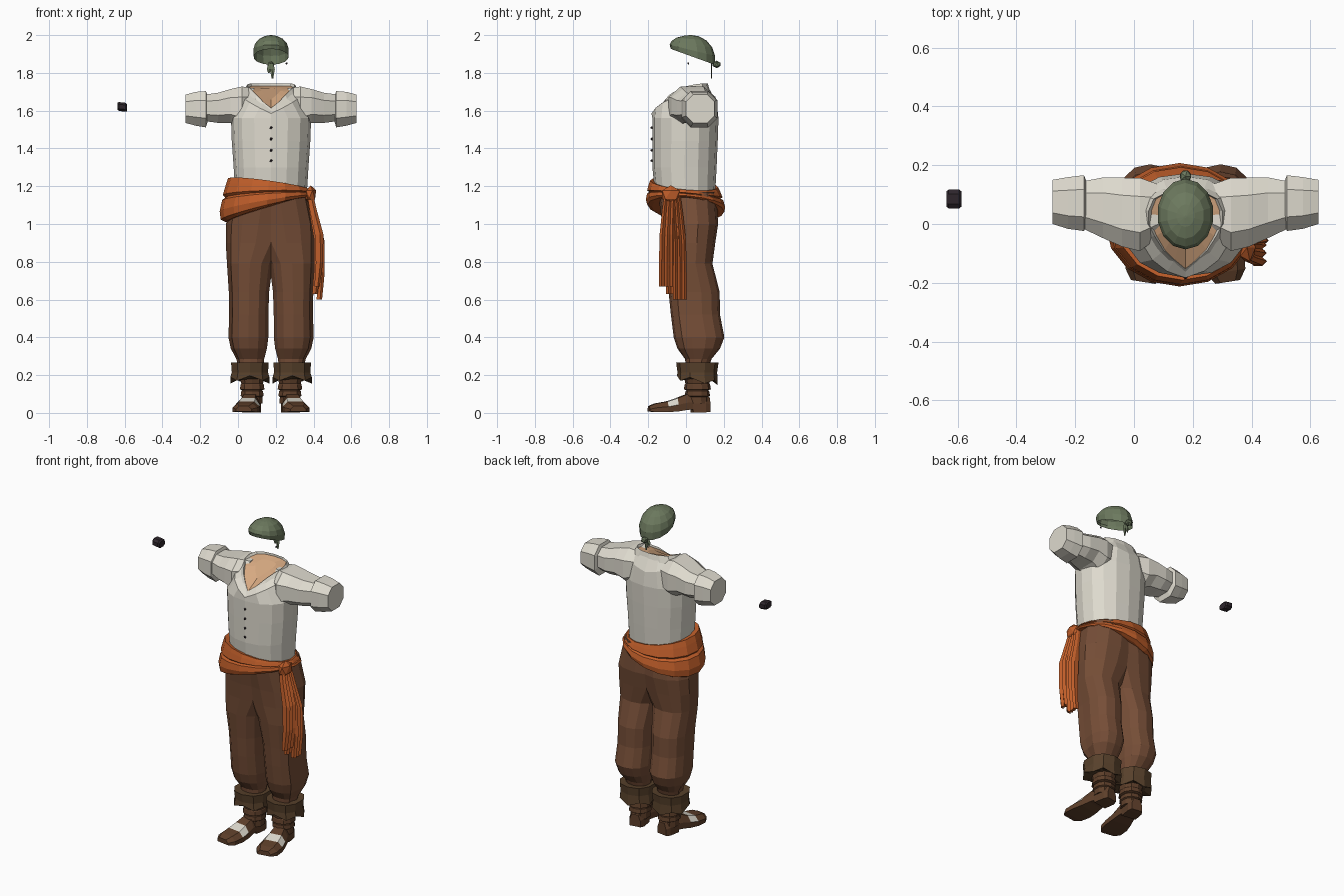
import bpy, bmesh, math
from math import sin, cos, pi
from mathutils import Vector, Matrix

if "Cube" in bpy.data.objects:
    bpy.data.objects.remove(bpy.data.objects["Cube"])

CX = 0.175  # body centre line


def mat(name, r, g, b):
    m = bpy.data.materials.new(name)
    lin = [((c / 255 + 0.055) / 1.055) ** 2.4 for c in (r, g, b)]
    m.diffuse_color = (*lin, 1)
    m.use_nodes = True
    m.node_tree.nodes["Principled BSDF"].inputs["Base Color"].default_value = m.diffuse_color
    return m


CLOTH = mat("off_white_cloth", 222, 218, 206)
SKIN = mat("skin", 216, 170, 130)
ORANGE = mat("orange_cloth", 192, 94, 42)
BROWN = mat("brown_cloth", 118, 78, 55)
DARK = mat("dark_brown_leather", 88, 65, 43)
SHOE = mat("shoe_leather", 94, 63, 42)
GREEN = mat("green_cloth", 108, 121, 94)
BLACK = mat("black_leather", 46, 38, 44)


def build(name, bm, *mats):
    bmesh.ops.recalc_face_normals(bm, faces=bm.faces[:])
    me = bpy.data.meshes.new(name)
    bm.to_mesh(me)
    bm.free()
    for m in mats:
        me.materials.append(m)
    ob = bpy.data.objects.new(name, me)
    bpy.context.collection.objects.link(ob)
    return ob


def loft(name, rings, *mats, start=True, end=True, rule=None):
    """Skin closed rings of points; rule(segment, side) picks a material."""
    bm = bmesh.new()
    vs = [[bm.verts.new(p) for p in r] for r in rings]
    n = len(vs[0])
    for k in range(len(vs) - 1):
        for i in range(n):
            j = (i + 1) % n
            f = bm.faces.new((vs[k][i], vs[k][j], vs[k + 1][j], vs[k + 1][i]))
            if rule:
                f.material_index = rule(k, i)
    if start:
        bm.faces.new(vs[0])
    if end:
        bm.faces.new(vs[-1])
    return build(name, bm, *mats)


def spow(v, p):
    return math.copysign(abs(v) ** p, v)


def oval(z, x0, x1, yf, yb, n=16, p=1.0):
    """Horizontal ring starting at the front, going to +x."""
    cx, cy, rx, ry = (x0 + x1) / 2, (yf + yb) / 2, (x1 - x0) / 2, (yb - yf) / 2
    return [Vector((cx + rx * spow(sin(2 * pi * i / n), p),
                    cy - ry * spow(cos(2 * pi * i / n), p), z)) for i in range(n)]


def side_ring(x, y0, y1, z0, z1, n=8, p=0.8):
    """Ring in the yz plane."""
    return [Vector((x, (y0 + y1) / 2 + (y1 - y0) / 2 * spow(cos(2 * pi * (i + .5) / n), p),
                    (z0 + z1) / 2 + (z1 - z0) / 2 * spow(sin(2 * pi * (i + .5) / n), p)))
            for i in range(n)]


# Shirt body: waist to chest, then over the shoulders to a V neck
half = [(0, -.152, 1.61), (.036, -.122, 1.64), (.07, -.088, 1.67), (.098, -.04, 1.70),
        (.116, 0, 1.715), (.116, .045, 1.725), (.1, .085, 1.73), (.06, .108, 1.73), (0, .115, 1.73)]
neck = [Vector((CX + x, y, z)) for x, y, z in half]
neck += [Vector((CX - x, y, z)) for x, y, z in half[-2:0:-1]]
body = [oval(z, CX - w, CX + w, f, b, p=.9) for z, w, f, b in (
    (1.17, .19, -.165, .155), (1.3, .198, -.178, .162), (1.44, .208, -.178, .168), (1.56, .212, -.178, .172))]
shoulder = []
for i in range(16):
    t = 2 * pi * i / 16
    shoulder.append((body[-1][i] + neck[i]) / 2 + Vector((0, -.018 * cos(t), .04 * abs(sin(t)))))
loft("shirt_body", body + [shoulder, neck], CLOTH, end=False)

# Bare chest inside the neckline
mid = Vector((CX, .03, 1.70))
inner = [p.lerp(mid, .5) + Vector((0, 0, .004)) for p in neck]
loft("chest", [neck, inner], SKIN, start=False)

# Folded collar
stand = [p + Vector(((p.x - CX) * .08, 0, .014 if abs(p.x - CX) > .05 or p.y > 0 else .004)) for p in neck]
fall = [Vector((CX + (p.x - CX) * 1.3, mid.y + (p.y - mid.y) * 1.14, p.z - .026)) for p in neck]
loft("collar", [neck, stand, fall], CLOTH, start=False, end=False)

# Shirt placket and buttons
for z in (1.335, 1.39, 1.45, 1.51):
    bm = bmesh.new()
    bmesh.ops.create_icosphere(bm, subdivisions=1, radius=.008,
                               matrix=Matrix.Translation((CX, -.18, z)))
    build("button", bm, BLACK)

for s, side in ((-1, "right"), (1, "left")):
    X = lambda v: CX + s * v
    # Sleeve and rolled cuff
    loft("sleeve_" + side, [side_ring(X(x), *r) for x, *r in (
        (.09, -.05, .14, 1.52, 1.725), (.155, -.10, .165, 1.50, 1.735), (.215, -.085, .165, 1.53, 1.72),
        (.28, -.055, .165, 1.53, 1.70), (.35, -.02, .15, 1.54, 1.69))], CLOTH)
    loft("sleeve_cuff_" + side, [side_ring(X(x), *r) for x, *r in (
        (.335, -.01, .145, 1.54, 1.68), (.345, -.03, .172, 1.505, 1.71),
        (.40, -.022, .165, 1.515, 1.705), (.452, -.005, .155, 1.53, 1.69))], CLOTH)

    # Baggy trouser leg: z, inner, outer, front, back
    legs = ((1.17, -.12, .205, -.15, .16), (1.0, -.11, .242, -.125, .17), (.9, -.08, .243, -.115, .155),
            (.79, -.012, .236, -.108, .14), (.64, .008, .226, -.092, .178), (.52, .012, .224, -.08, .18),
            (.4, .012, .228, -.065, .203), (.34, .02, .215, -.045, .18), (.285, .035, .185, -.005, .135),
            (.24, .04, .175, 0, .12))
    rings = []
    for z, a, b, f, k in legs:
        r = oval(z, a, b, f, k, n=14, p=.85)
        r[3].x -= .012  # pressed crease along the outer side
        rings.append([Vector((X(p.x), p.y, p.z)) for p in r])
    loft("trouser_leg_" + side, rings, BROWN)

    # Turned-down boot cuff with an uneven hem
    rings = [oval(z, X(.112) - w, X(.112) + w, .06 - d, .06 + d, n=10, p=.85) for z, w, d in (
        (.262, .07, .07), (.266, .104, .112), (.215, .1, .105), (.172, .108, .108), (.18, .07, .075))]
    for i in range(10):
        rings[3][i].z += .012 * (-1) ** i - .12 * (rings[3][i].y - .06)
    loft("boot_cuff_" + side, rings, DARK)

    # Wrapped ankle
    loft("ankle_wrap_" + side, [oval(z, X(.1) - w, X(.1) + w, .057 - w, .057 + w * 1.1, n=10, p=.9)
         for z, w in ((.05, .058), (.085, .056), (.09, .064), (.115, .06), (.12, .055),
                      (.125, .068), (.15, .064), (.155, .06), (.2, .07))], SHOE)

    # Shoe lofted from toe to heel and turned outward; pale sock shows on the instep
    turn = Matrix.Translation((X(.105), .05, 0)) @ Matrix.Rotation(s * math.radians(9), 4, 'Z')
    rings = [[turn @ Vector(p) for p in ((-w, y - .05, z0), (-w, y - .05, zt * .55), (-w * .6, y - .05, zt),
                                         (w * .6, y - .05, zt), (w, y - .05, zt * .55), (w, y - .05, z0))]
             for y, w, zt, z0 in ((-.2, .042, .036, .008), (-.165, .066, .05, .004), (-.105, .07, .06, .004),
                                  (-.05, .062, .078, .008), (0, .052, .098, .016), (.03, .046, .1, .018),
                                  (.032, .046, .1, .003), (.1, .045, .095, .003), (.125, .034, .08, .006))]
    loft("shoe_" + side, rings, SHOE, CLOTH, rule=lambda k, i: int(k == 2 and i in (1, 2, 3)))

# Waist sash: deep on the right hip, narrow towards the knot
rings = []
for t, k in ((0, .86), (.06, .97), (.25, 1.0), (.5, .96), (.56, .9), (.62, .95), (.85, .9), (1, .86), (.97, .78)):
    r = oval(0, -1, 1, -1, 1, n=16, p=1.0)
    ring = []
    for p in r:
        low = 1.075 + .065 * p.x - .018 * p.y
        top = 1.212 - .03 * p.x - .018 * p.y
        ring.append(Vector((.152 + .012 * t + .252 * k * p.x, .21 * k * p.y - .01 * t, low + (top - low) * t)))
    rings.append(ring)
loft("waist_sash", rings, ORANGE)

# Sash knot
bm = bmesh.new()
bmesh.ops.create_icosphere(bm, subdivisions=1, radius=1, matrix=Matrix.Translation((.385, -.08, 1.155))
                           @ Matrix.Diagonal((.032, .055, .05, 1)))
build("sash_knot", bm, ORANGE)

# Pleated hanging sash ends: y centre, half width, bottom height, x shift
for y, w, bottom, dx in ((-.1, .043, .67, 0), (-.032, .036, .6, .012), (-.066, .04, .63, -.012)):
    rings = []
    for t, x, th, k in ((0, .378, .016, .6), (.2, .398, .02, .8), (.45, .428, .024, .95),
                        (.75, .43, .02, 1), (1, .418, .015, 1)):
        z = 1.17 + (bottom - 1.17) * t
        yy = -.075 + (y + .075) * min(1, .5 + t)
        zig = [(x + dx * t + th * (1 if i % 2 else .3), yy + w * k * (i - 3) / 3, z) for i in range(7)]
        back = [(px - th * 1.2, py, z) for px, py, _ in reversed(zig)]
        rings.append([Vector(p) for p in zig + back])
    loft("sash_end", rings, ORANGE)

# Head scarf: open dome whose rim dips at the back
rings = []
for t, k in ((0, .97), (.3, 1.0), (.58, .9), (.82, .66), (.96, .32)):
    ring = []
    for i in range(14):
        a = 2 * pi * i / 14
        rim = 1.885 + .042 * cos(a)
        ring.append(Vector((CX + .096 * k * sin(a), .028 - .12 * k * cos(a) + .008 * (1 - t), rim + (2.0 - rim) * t)))
    rings.append(ring)
rings.append([Vector((CX + .004 * sin(2 * pi * i / 14), .025 - .004 * cos(2 * pi * i / 14), 2.0)) for i in range(14)])
loft("head_scarf", rings, GREEN, start=False)

# Scarf knot and its two tails
bm = bmesh.new()
bmesh.ops.create_icosphere(bm, subdivisions=1, radius=1, matrix=Matrix.Translation((CX, .162, 1.845))
                           @ Matrix.Diagonal((.022, .024, .02, 1)))
build("scarf_knot", bm, GREEN)
for dx, bottom in ((-.009, 1.80), (.006, 1.77)):
    loft("scarf_tail", [oval(z, CX + dx * k - w, CX + dx * k + w, .132, .138, n=4) for z, w, k in (
        (1.85, .008, .5), (1.82, .014, 1), (bottom, .004, 1.3))], GREEN)

# Small earring
bm = bmesh.new()
bmesh.ops.create_icosphere(bm, subdivisions=1, radius=.006, matrix=Matrix.Translation((.257, .012, 1.85)))
build("earring", bm, BLACK)

# Separate wrist band
loft("wrist_band", [side_ring(x, .085 - w, .085 + w, z - h, z + h) for x, w, z, h in (
    (-.637, .028, 1.623, .02), (-.63, .035, 1.622, .025), (-.595, .035, 1.618, .025), (-.587, .028, 1.615, .02))], BLACK)
